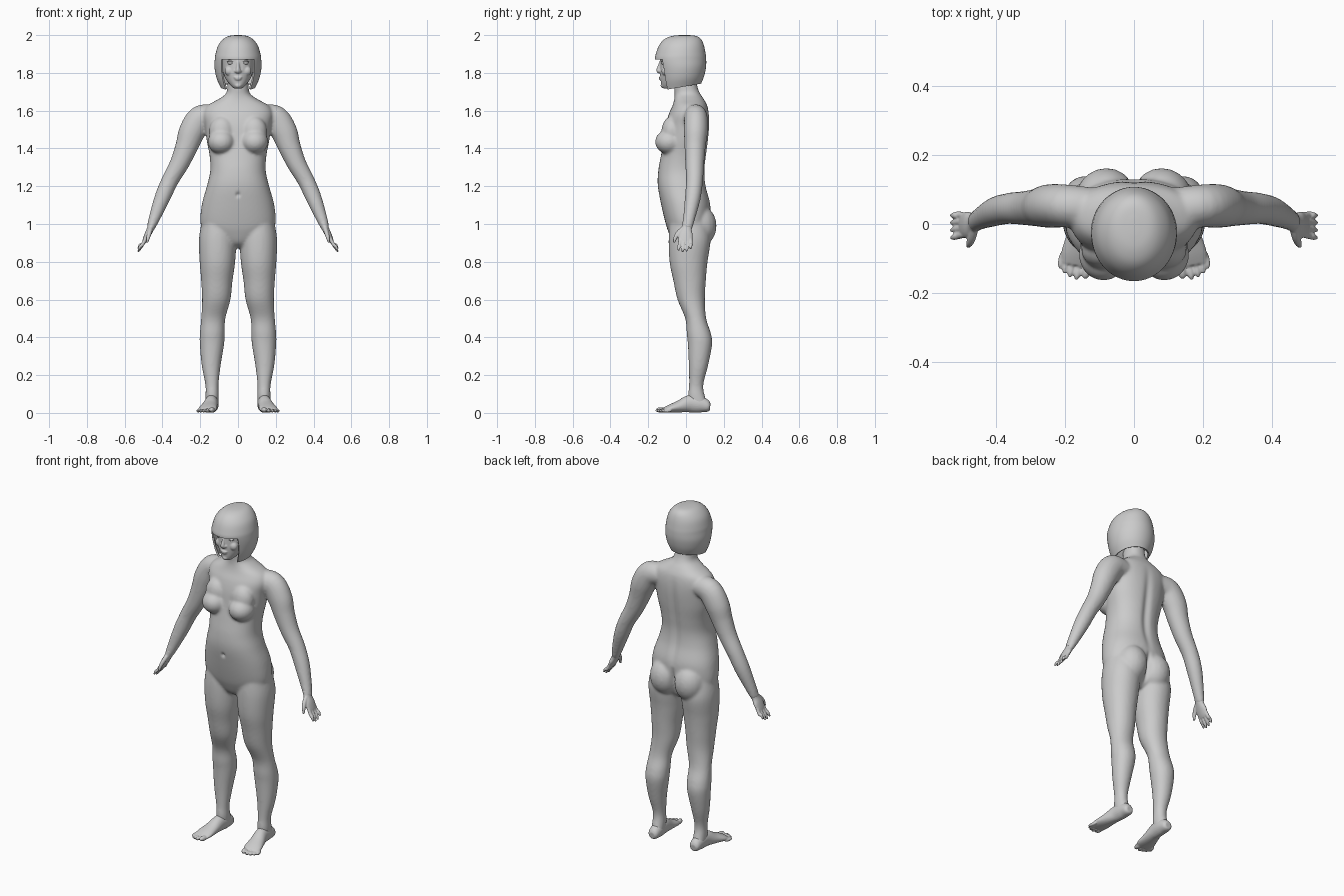
import bpy, bmesh, math
from mathutils import Vector, Matrix

X, Y, Z = Vector((1, 0, 0)), Vector((0, 1, 0)), Vector((0, 0, 1))


def spline(rows, n=5):
    """Catmull-Rom interpolation of rows of numbers."""
    out = []
    for i in range(len(rows) - 1):
        a, b, c, d = (rows[max(0, min(len(rows) - 1, i + k))] for k in (-1, 0, 1, 2))
        for s in range(n):
            t = s / n
            out.append([0.5 * (2 * q + (r - p) * t + (2 * p - 5 * q + 4 * r - w) * t * t
                               + (3 * q - p - 3 * r + w) * t ** 3)
                        for p, q, r, w in zip(a, b, c, d)])
    return out + [list(rows[-1])]


def loft(bm, rows, side=1, ref=Y, level=False, power=2.0, n=32):
    """Closed tube through rows of (x, y, z, width radius, ref radius)."""
    rows = spline(rows)
    pts = [Vector((r[0] * side, r[1], r[2])) for r in rows]
    rings = []
    for i, (p, r) in enumerate(zip(pts, rows)):
        t = Z if level else (pts[min(i + 1, len(pts) - 1)] - pts[max(i - 1, 0)]).normalized()
        u = (ref - t * ref.dot(t)).normalized()
        v = t.cross(u)
        ring = []
        for k in range(n):
            c, s = math.cos(k * math.tau / n), math.sin(k * math.tau / n)
            f = (abs(c) ** power + abs(s) ** power) ** (-1 / power)
            ring.append(bm.verts.new(p + v * c * f * r[3] + u * s * f * r[4]))
        rings.append(ring)
    for a, b in zip(rings, rings[1:]):
        for k in range(n):
            bm.faces.new((a[k], a[(k + 1) % n], b[(k + 1) % n], b[k]))
    bm.faces.new(rings[0][::-1])
    bm.faces.new(rings[-1])


def slices(rows):
    """(z, centre x, half width, front y, back y) -> loft rows."""
    return [(cx, (f + b) / 2, z, w, (b - f) / 2) for z, cx, w, f, b in rows]


def blob(bm, c, r, side=1, turn=0):
    m = (Matrix.Translation((c[0] * side, c[1], c[2])) @ Matrix.Rotation(turn * side, 4, 'Z')
         @ Matrix.Diagonal((*r, 1)))
    bmesh.ops.create_uvsphere(bm, u_segments=20, v_segments=14, radius=1, matrix=m)


def finish(name, bm, voxel=0, smooth=0, shell=0):
    """Turn a bmesh into an object, fuse its volumes and smooth it."""
    bmesh.ops.recalc_face_normals(bm, faces=bm.faces[:])
    me = bpy.data.meshes.new(name)
    bm.to_mesh(me)
    bm.free()
    ob = bpy.data.objects.new(name, me)
    bpy.context.collection.objects.link(ob)
    if voxel:
        m = ob.modifiers.new("fuse", 'REMESH')
        m.mode, m.voxel_size = 'VOXEL', voxel
    if smooth:
        m = ob.modifiers.new("soften", 'SMOOTH')
        m.factor, m.iterations = 0.5, smooth
    if shell:
        m = ob.modifiers.new("shell", 'SOLIDIFY')
        m.thickness, m.offset = shell, -1
    bpy.ops.object.select_all(action='DESELECT')
    ob.select_set(True)
    bpy.context.view_layer.objects.active = ob
    bpy.ops.object.convert(target='MESH')
    bpy.ops.object.shade_smooth_by_angle(angle=math.radians(50))
    return ob


# Body: torso and neck
bm = bmesh.new()
loft(bm, slices([
    (.875, 0, .04, -.03, .06), (.90, 0, .09, -.065, .09), (.95, 0, .165, -.09, .115),
    (1.0, 0, .198, -.107, .125), (1.1, 0, .192, -.131, .13), (1.2, 0, .165, -.149, .106),
    (1.28, 0, .147, -.147, .10), (1.36, 0, .15, -.133, .108), (1.44, 0, .165, -.118, .118),
    (1.52, 0, .175, -.108, .124), (1.58, 0, .185, -.092, .122), (1.625, 0, .165, -.072, .113),
    (1.66, 0, .105, -.062, .095), (1.69, 0, .064, -.06, .075), (1.73, 0, .056, -.062, .06),
    (1.80, 0, .05, -.06, .055)]), level=True, power=2.25, n=48)
for s in (1, -1):
    # Chest and seat
    blob(bm, (.088, -.088, 1.435), (.072, .076, .066), s)
    blob(bm, (.085, -.075, 1.49), (.068, .055, .08), s)
    blob(bm, (.08, .07, .99), (.09, .092, .11), s)
    # Legs
    loft(bm, slices([
        (1.02, .105, .085, -.085, .11), (.92, .108, .099, -.092, .13), (.8, .109, .094, -.087, .114),
        (.7, .112, .083, -.067, .105), (.6, .115, .075, -.045, .10), (.5, .131, .064, -.004, .107),
        (.42, .136, .066, .004, .132), (.36, .138, .064, .01, .138), (.25, .142, .05, .015, .117),
        (.15, .138, .035, .016, .092), (.09, .137, .035, .012, .1), (.04, .137, .034, .02, .12)]),
        s, level=True, power=2.1)
    # Arms
    loft(bm, [(.12, .045, 1.57, .058, .06), (.195, .052, 1.56, .07, .062), (.243, .052, 1.49, .07, .063),
              (.272, .048, 1.41, .06, .056), (.31, .046, 1.32, .051, .05), (.36, .045, 1.23, .045, .045),
              (.40, .036, 1.14, .042, .042), (.443, .016, 1.03, .03, .032), (.463, .004, .975, .021, .028)], s)
body = finish("body", bm, .0075, 9)
# Spine hollow, seat cleft and navel
for v in body.data.vertices:
    x, y, z = v.co
    if y > .03 and 1.05 < z < 1.62:
        v.co.y -= .012 * math.exp(-(x / .022) ** 2) * math.sin(math.pi * (z - 1.05) / .57)
    if y > .03 and .88 < z < 1.08:
        v.co.y -= .018 * math.exp(-(x / .012) ** 2) * math.sin(math.pi * (z - .88) / .2)
    if y < -.05 and abs(x) < .04 and abs(z - 1.155) < .05:
        v.co.y += .012 * math.exp(-(x / .009) ** 2 - ((z - 1.155) / .012) ** 2)

for s, side in ((1, "left"), (-1, "right")):
    # Hand: palm, fingers, thumb
    bm = bmesh.new()
    loft(bm, [(.45, .01, 1.01, .024, .028), (.463, .003, .975, .019, .028),
              (.478, -.002, .945, .017, .038), (.492, -.003, .915, .013, .037),
              (.499, -.003, .90, .009, .034)], s, n=20)
    for y, tip in ((-.033, .03), (-.013, .038), (.007, .035), (.026, .022)):
        e = .898 - tip
        loft(bm, [(.488, y * .9, .925, .009, .010), (.505, y, .893, .0095, .0105),
                  (.518, y * 1.05 - .002, e + .012, .0085, .0095),
                  (.529, y * 1.1 - .004, e - .008, .004, .005)], s, n=12)
    loft(bm, [(.462, -.012, .978, .013, .014), (.468, -.038, .955, .012, .013),
              (.475, -.055, .93, .010, .011), (.48, -.064, .902, .005, .006)], s, n=12)
    finish(side + "_hand", bm, .0035, 2)

    # Foot: sole, heel, toes
    bm = bmesh.new()
    loft(bm, [(.137, .128, .032, .018, .018), (.137, .115, .034, .03, .03), (.137, .075, .045, .035, .044),
              (.141, .02, .048, .036, .046), (.151, -.035, .034, .043, .032),
              (.16, -.085, .023, .05, .021), (.166, -.118, .015, .046, .012)], s, ref=Z, n=24)
    for x, y, r in ((.137, -.133, .014), (.162, -.136, .0105), (.181, -.129, .010),
                    (.197, -.118, .0095), (.21, -.103, .009)):
        blob(bm, (x, y, r + .002), (r, .027, r), s, .2)
    finish(side + "_foot", bm, .004, 2)

# Head: skull, nose, lips, chin, cheeks, ears
bm = bmesh.new()
loft(bm, slices([
    (1.718, 0, .022, -.122, -.07), (1.735, 0, .04, -.13, -.03), (1.765, 0, .064, -.134, .03),
    (1.80, 0, .078, -.137, .065), (1.85, 0, .087, -.136, .085), (1.90, 0, .09, -.135, .088),
    (1.94, 0, .078, -.118, .07), (1.97, 0, .045, -.08, .04)]), level=True, power=2.2, n=40)
loft(bm, [(0, -.128, 1.865, .008, .01), (0, -.138, 1.835, .009, .012),
          (0, -.145, 1.812, .013, .012), (0, -.138, 1.802, .012, .008)], n=16)
blob(bm, (0, -.134, 1.776), (.022, .01, .005))
blob(bm, (0, -.133, 1.767), (.018, .01, .006))
blob(bm, (0, -.122, 1.733), (.018, .013, .013))
for s in (1, -1):
    blob(bm, (.012, -.137, 1.809), (.008, .009, .007), s)
    blob(bm, (.045, -.108, 1.81), (.026, .022, .026), s)
    blob(bm, (.036, -.125, 1.877), (.026, .01, .006), s)
    blob(bm, (.088, -.01, 1.83), (.01, .018, .03), s)
finish("head", bm, .004, 3)

# Eyes and upper lids
for s, side in ((1, "left"), (-1, "right")):
    bm = bmesh.new()
    blob(bm, (.037, -.118, 1.852), (.018, .014, .009), s)
    blob(bm, (.037, -.118, 1.859), (.02, .0165, .004), s)
    finish(side + "_eye", bm)

# Bobbed hair with a fringe and an open face
bm = bmesh.new()
profile = spline([
    (2.0, .012, -.03, .015), (1.995, .05, -.075, .055), (1.978, .079, -.115, .08), (1.945, .105, -.143, .095),
    (1.90, .119, -.16, .104), (1.87, .123, -.165, .107), (1.82, .124, -.155, .106),
    (1.76, .113, -.143, .096), (1.71, .092, -.128, .08)], 4)
n, rings = 72, []
for z, w, f, b in profile:
    ring = []
    for k in range(n):
        a = k * math.tau / n
        low = 1.725 - .018 * math.cos(a)
        zz = z if z > 1.875 else 1.875 - (1.875 - z) * (1.875 - low) / .165
        ring.append(bm.verts.new((w * math.sin(a), (f + b) / 2 - (b - f) / 2 * math.cos(a), zz)))
    rings.append(ring)
bm.faces.new(rings[0])
for j, (a, b) in enumerate(zip(rings, rings[1:])):
    for k in range(n):
        front = min(k, n - 1 - k) < 9
        if not (front and profile[j][0] < 1.875):
            bm.faces.new((a[k], a[(k + 1) % n], b[(k + 1) % n], b[k]))
bmesh.ops.delete(bm, geom=[v for v in bm.verts if not v.link_faces], context='VERTS')
finish("hair", bm, shell=.01)
